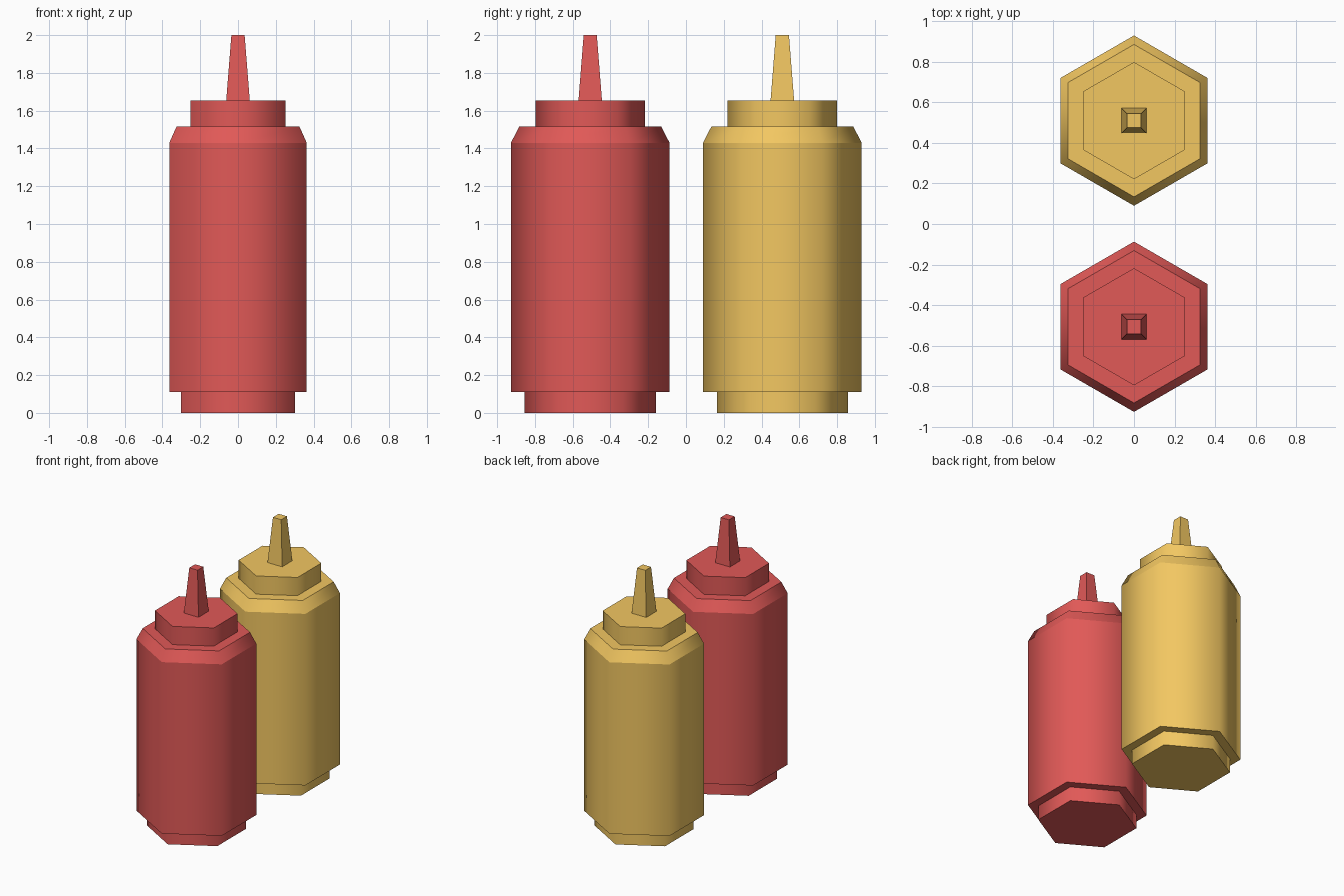
import bpy, bmesh
from math import cos, sin, pi

if "Cube" in bpy.data.objects:
    bpy.data.objects.remove(bpy.data.objects["Cube"])


def material(name, color):
    mat = bpy.data.materials.new(name)
    mat.diffuse_color = color
    mat.use_nodes = True
    mat.node_tree.nodes["Principled BSDF"].inputs["Base Color"].default_value = mat.diffuse_color
    return mat


def lathe(name, profile, sides, phase, y, mat, smooth):
    """Closed solid from (radius, z) rings; ring edges sharp, sides smooth or flat."""
    bm = bmesh.new()
    rings = []
    for r, z in profile:
        angles = [phase + 2 * pi * i / sides for i in range(sides)]
        rings.append([bm.verts.new((r * cos(a), r * sin(a), z)) for a in angles])
    for low, high in zip(rings, rings[1:]):
        for i in range(sides):
            j = (i + 1) % sides
            bm.faces.new((low[i], low[j], high[j], high[i])).smooth = smooth
    bm.faces.new(rings[0][::-1])
    bm.faces.new(rings[-1])
    for ring in rings:
        for i in range(sides):
            bm.edges.get((ring[i - 1], ring[i])).smooth = False
    mesh = bpy.data.meshes.new(name)
    bm.to_mesh(mesh)
    bm.free()
    mesh.materials.append(mat)
    obj = bpy.data.objects.new(name, mesh)
    obj.location.y = y
    bpy.context.collection.objects.link(obj)


# Radii are to the corners: (radius, height)
BODY = [(0.347, 0), (0.347, 0.11), (0.42, 0.11), (0.42, 1.43), (0.376, 1.515)]
LID = [(0.289, 1.505), (0.289, 1.655)]
NOZZLE = [(0.063 * 2 ** 0.5, 1.645), (0.035 * 2 ** 0.5, 2.0)]

bottles = [
    ("red", -0.507, (0.75, 0.10, 0.095, 1)),
    ("yellow", 0.510, (0.89, 0.57, 0.12, 1)),
]
for label, y, color in bottles:
    mat = material(label + "_plastic", color)
    # Hexagonal bottle with recessed foot and sloped shoulder
    lathe(label + "_bottle_body", BODY, 6, pi / 2, y, mat, True)
    # Hexagonal screw lid
    lathe(label + "_bottle_lid", LID, 6, pi / 2, y, mat, True)
    # Square tapered nozzle
    lathe(label + "_bottle_nozzle", NOZZLE, 4, pi / 4, y, mat, False)
